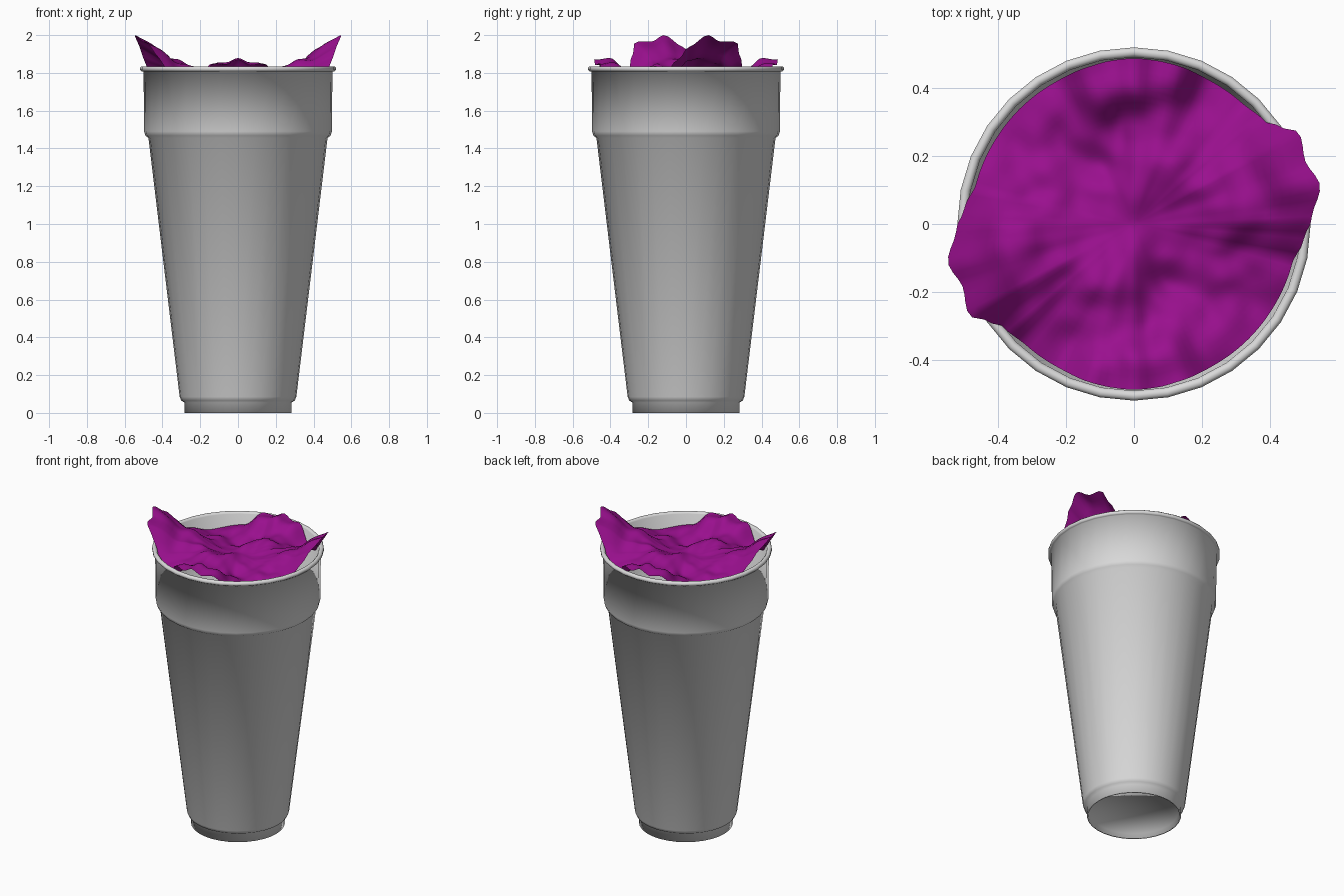
import bpy, math
from mathutils import Vector, noise

if "Cube" in bpy.data.objects:
    bpy.data.objects.remove(bpy.data.objects["Cube"])


def material(name, rgb):
    m = bpy.data.materials.new(name)
    m.diffuse_color = (*rgb, 1)
    m.use_nodes = True
    m.node_tree.nodes["Principled BSDF"].inputs["Base Color"].default_value = m.diffuse_color
    return m


def add_mesh(name, verts, faces, mat):
    me = bpy.data.meshes.new(name)
    me.from_pydata(verts, [], faces)
    me.materials.append(mat)
    for p in me.polygons:
        p.use_smooth = True
    ob = bpy.data.objects.new(name, me)
    bpy.context.collection.objects.link(ob)
    return ob


def lathe(name, profile, mat, n=32):
    """Spin (radius, z) points about z; end points on the axis become poles."""
    verts, rings, faces = [], [], []
    for r, z in profile:
        count = n if r > 0 else 1
        rings.append([len(verts) + (i if r > 0 else 0) for i in range(n)])
        for i in range(count):
            a = 2 * math.pi * i / n
            verts.append((r * math.cos(a), r * math.sin(a), z))
    for a, b in zip(rings, rings[1:]):
        for i in range(n):
            j = (i + 1) % n
            f = list(dict.fromkeys((a[i], a[j], b[j], b[i])))
            faces.append(f)
    return add_mesh(name, verts, faces, mat)


white = material("cup white", (0.70, 0.70, 0.70))
purple = material("purple cloth", (0.32, 0.005, 0.27))

# Cup: recessed floor, foot, tapered body, collar, rolled rim, inner wall
lathe("cup", [
    (0, 0.03), (0.27, 0.03), (0.275, 0.0), (0.284, 0.0), (0.284, 0.055),
    (0.300, 0.065), (0.309, 0.085), (0.474, 1.455), (0.490, 1.468),
    (0.497, 1.49), (0.500, 1.808), (0.510, 1.808), (0.518, 1.815),
    (0.518, 1.827), (0.510, 1.835), (0.498, 1.835), (0.489, 1.825),
    (0.486, 1.49), (0.464, 1.455), (0.298, 0.085), (0.27, 0.05), (0, 0.05)], white)

# Crumpled cloth: border as (degrees, radius, height), repeated every half turn
border = [(-14, .478, 1.79), (-5, .50, 1.87), (2, .522, 1.94), (12, .557, 2.0),
          (20, .535, 1.965), (29, .553, 1.965), (33, .52, 1.90), (38, .488, 1.83),
          (48, .476, 1.76), (62, .476, 1.75), (75, .482, 1.85), (82, .484, 1.84),
          (90, .486, 1.87), (98, .484, 1.84), (106, .48, 1.85), (120, .476, 1.76),
          (145, .476, 1.74)]
border.append((166, .478, 1.79))


def edge(deg):
    d = (deg + 14) % 180 - 14
    for (a, r0, z0), (b, r1, z1) in zip(border, border[1:]):
        if a <= d <= b:
            t = (d - a) / (b - a)
            t = t * t * (3 - 2 * t)
            return r0 + (r1 - r0) * t, z0 + (z1 - z0) * t
    return border[0][1:]


def crumple(x, y):
    """Folds that look the same after a half turn."""
    total = 0
    for s in (1, -1):
        p = Vector((s * x * 5, s * y * 5, 3.7))
        total += noise.noise(p) * 0.045 + noise.noise(p * 2.3) * 0.022
    return total


N, RINGS = 144, 28
verts, faces = [(0, 0, 1.79 + crumple(0, 0))], []
for k in range(1, RINGS + 1):
    t = k / RINGS
    for i in range(N):
        deg = 360 * i / N
        a = math.radians(deg)
        R, Z = edge(deg)
        # pull the flare outward only near the lip
        r = t * (0.47 + (R - 0.47) * t ** 4)
        x, y = r * math.cos(a), r * math.sin(a)
        blend = t ** 2.6
        hump = 0.06 * math.exp(-((t - 0.86) / 0.16) ** 2) * max(0, -math.cos(2 * a)) ** 3
        z = 1.79 * (1 - blend) + Z * blend + crumple(x, y) * (1 - t ** 5) + hump * (1 - t ** 8)
        verts.append((x, y, min(z, 2.0)))
for i in range(N):
    j = (i + 1) % N
    faces.append((0, 1 + i, 1 + j))
    for k in range(RINGS - 1):
        b = 1 + k * N
        faces.append((b + i, b + N + i, b + N + j, b + j))
add_mesh("crumpled_cloth", verts, faces, purple)
